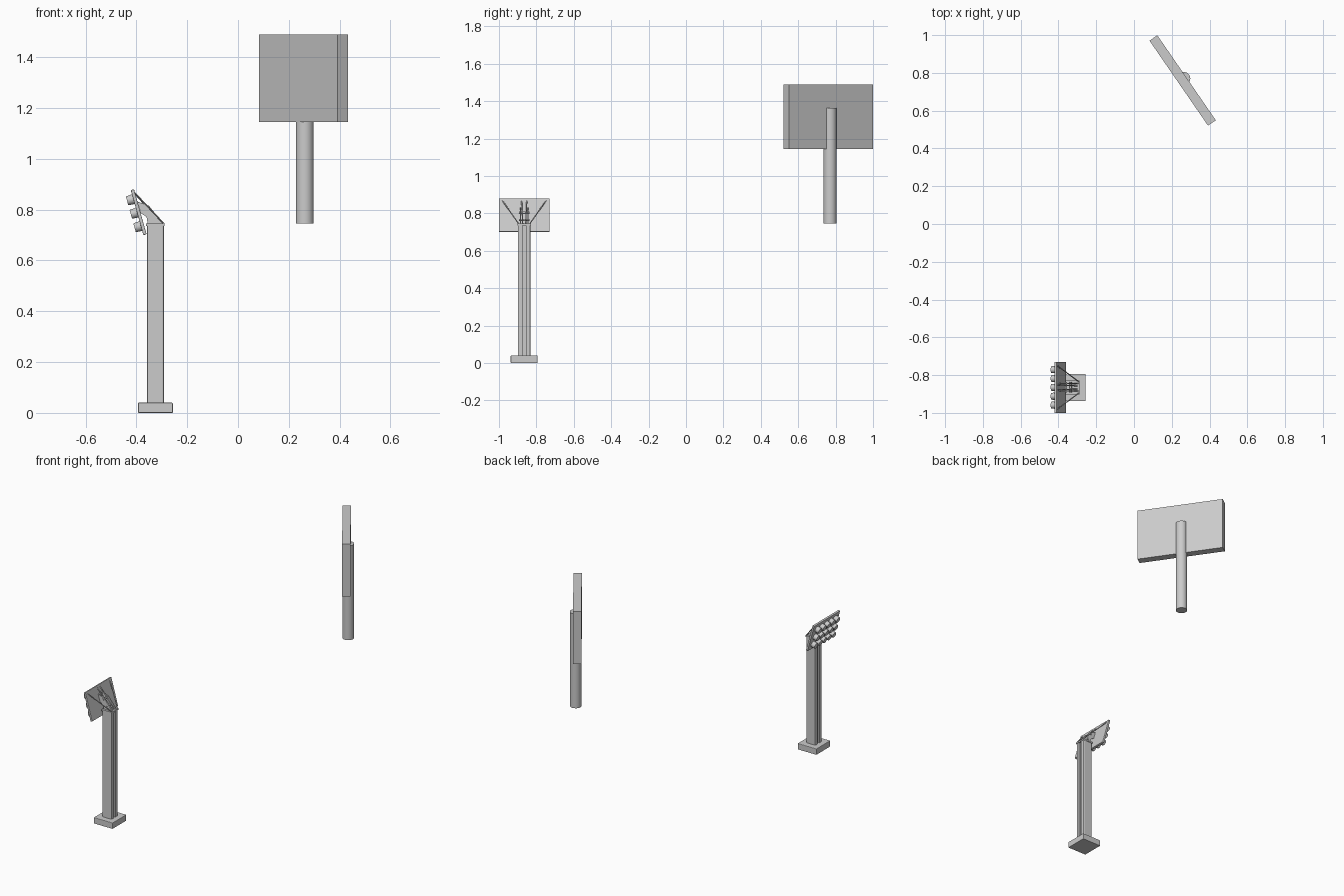
import bpy, bmesh, math
from mathutils import Matrix, Vector

if "Cube" in bpy.data.objects:
    bpy.data.objects.remove(bpy.data.objects["Cube"])

def finish(name, bm, mat=None, bevel=0, smooth=False):
    bmesh.ops.recalc_face_normals(bm, faces=bm.faces)
    me = bpy.data.meshes.new(name)
    bm.to_mesh(me)
    bm.free()
    ob = bpy.data.objects.new(name, me)
    bpy.context.collection.objects.link(ob)
    if mat:
        me.transform(mat)
    if bevel:
        m = ob.modifiers.new("bevel", 'BEVEL')
        m.width, m.segments = bevel, 2
    if smooth:
        bpy.context.view_layer.objects.active = ob
        ob.select_set(True)
        bpy.ops.object.shade_smooth_by_angle(angle=math.radians(35))
        ob.select_set(False)
    return ob

def box(name, loc, size, mat=None, bevel=0):
    bm = bmesh.new()
    bmesh.ops.create_cube(bm, size=1, matrix=Matrix.Translation(loc) @ Matrix.Diagonal((*size, 1)))
    return finish(name, bm, mat, bevel)

def rod(name, a, b, r, r2=None, seg=16):
    a, b = Vector(a), Vector(b)
    d = b - a
    bm = bmesh.new()
    bmesh.ops.create_cone(bm, cap_ends=True, segments=seg, radius1=r, radius2=r2 or r, depth=d.length)
    rot = d.to_track_quat('Z', 'Y').to_matrix().to_4x4()
    return finish(name, bm, Matrix.Translation((a + b) / 2) @ rot, smooth=True)

def extrude(name, pts, vec):
    bm = bmesh.new()
    f = bm.faces.new([bm.verts.new(p) for p in pts])
    r = bmesh.ops.extrude_face_region(bm, geom=[f])
    bmesh.ops.translate(bm, vec=vec, verts=[v for v in r['geom'] if isinstance(v, bmesh.types.BMVert)])
    return finish(name, bm)

# large board on its pole
board = Matrix.Translation((0.2575, 0.76, 1.3175)) @ Matrix.Rotation(math.atan2(0.45, -0.31), 4, 'Z')
box("board", (0, 0, 0), (0.546, 0.05, 0.345), board)
rod("board_pole", (0.263, 0.77, 0.745), (0.263, 0.77, 1.365), 0.035, seg=32)

# lamp post: base, grooved column, cap
PX, PY = -0.325, -0.865
box("base", (PX, PY, 0.02), (0.137, 0.144, 0.04), bevel=0.003)
h, c, g, d = 0.034, 0.007, 0.009, 0.012
quarter = [(h - d, g), (h, g), (h, h - c), (h - c * 0.3, h - c * 0.3), (h - c, h)]
outline = quarter + [(-x, y) for x, y in reversed(quarter)]
outline += [(-x, -y) for x, y in outline]
extrude("column", [(PX + x, PY + y, 0.035) for x, y in outline], (0, 0, 0.703))
box("column_cap", (PX, PY, 0.74), (0.073, 0.073, 0.01))

# tilted lamp panel
A = math.radians(15.6)
panel = Matrix.Translation((-0.391, PY, 0.79)) @ Matrix.Rotation(-A, 4, 'Y')
box("lamp_panel", (0, 0, 0), (0.013, 0.27, 0.184), panel, bevel=0.002)

# lamps on the panel face
for row in (-1, 0, 1):
    for col in range(-2, 3):
        y, z = col * 0.047, row * 0.055
        rod("lamp", panel @ Vector((-0.005, y, z)), panel @ Vector((-0.032, y, z)), 0.02, 0.018, seg=20)

# bracket plates, bolts and struts behind the panel
side = [(-0.355, 0.742), (-0.292, 0.742), (-0.35, 0.815), (-0.396, 0.832), (-0.382, 0.785), (-0.36, 0.772)]
for s in (-1, 1):
    extrude("bracket_plate", [(x, PY + s * 0.02 - 0.003, z) for x, z in side], (0, 0.006, 0))
    rod("corner_strut", (-0.292, PY + s * 0.03, 0.745), (-0.416, PY + s * 0.122, 0.876), 0.003, seg=8)
    rod("inner_strut", (-0.3, PY + s * 0.008, 0.745), (-0.41, PY + s * 0.014, 0.868), 0.003, seg=8)
for x, z in ((-0.335, 0.765), (-0.36, 0.805)):
    rod("bolt", (x, PY - 0.028, z), (x, PY + 0.028, z), 0.006, seg=12)
